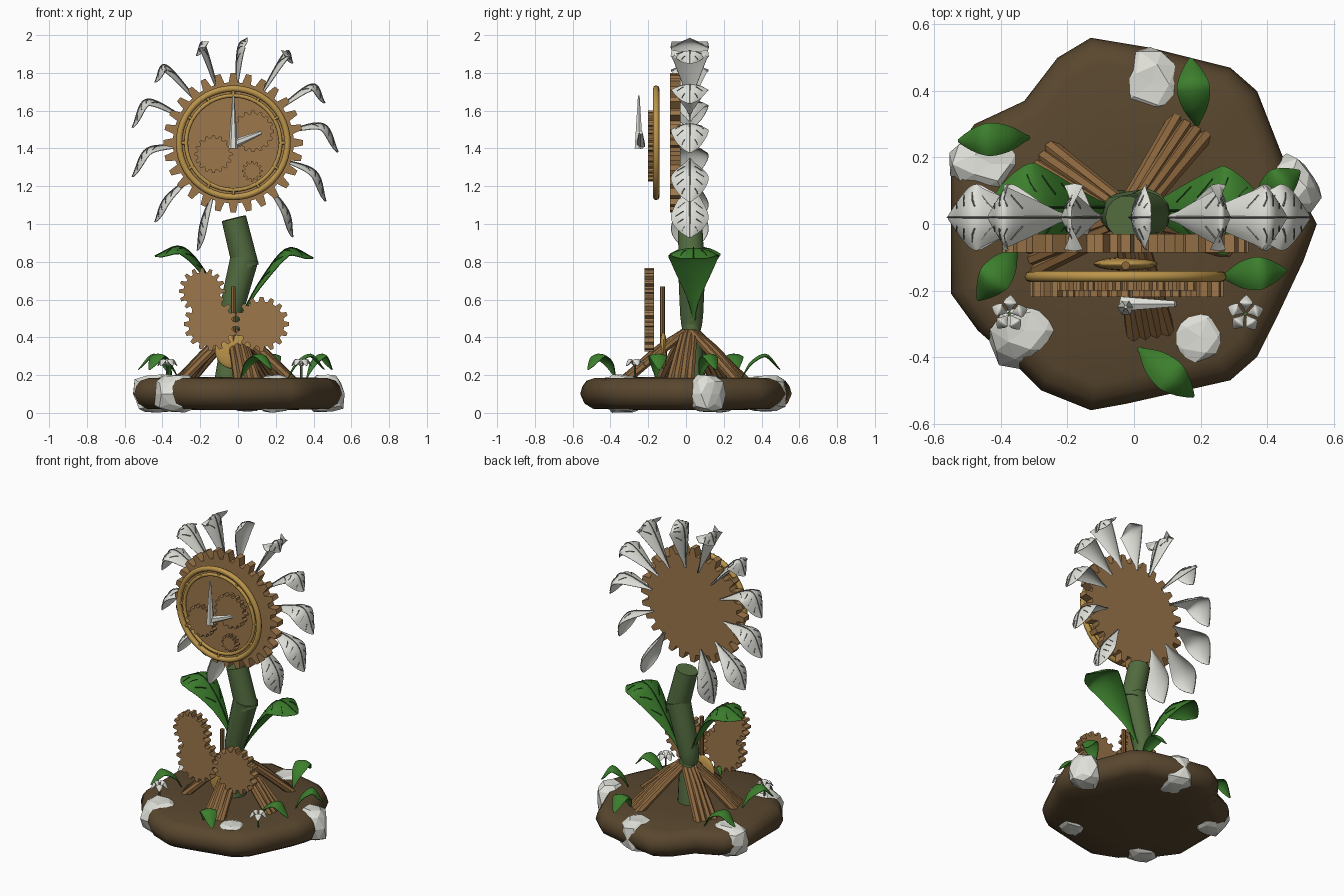
import bpy, bmesh, math, random
from mathutils import Vector, Matrix

random.seed(4)
cube = bpy.data.objects.get("Cube")
if cube:
    bpy.data.objects.remove(cube, do_unlink=True)


def material(name, *rgb):
    m = bpy.data.materials.new(name)
    m.use_nodes = True
    m.diffuse_color = (*rgb, 1)
    node = next(n for n in m.node_tree.nodes if n.type == 'BSDF_PRINCIPLED')
    node.inputs["Base Color"].default_value = (*rgb, 1)
    return m


SOIL = material("soil brown", .1, .063, .028)
WHITE = material("pale white", .74, .74, .69)
GREY = material("vein grey", .2, .2, .19)
LEAF = material("leaf green", .045, .21, .026)
DARK = material("dark vein green", .015, .06, .012)
STEM = material("stem green", .085, .15, .05)
WOOD = material("root wood", .27, .14, .05)
BRASS = material("gear brown", .34, .185, .07)
GOLD = material("gold", .5, .3, .07)


def finish(name, bm, *mats, angle=40):
    bmesh.ops.recalc_face_normals(bm, faces=bm.faces)
    me = bpy.data.meshes.new(name)
    bm.to_mesh(me)
    bm.free()
    for m in mats:
        me.materials.append(m)
    ob = bpy.data.objects.new(name, me)
    bpy.context.collection.objects.link(ob)
    if angle:
        bpy.ops.object.select_all(action='DESELECT')
        ob.select_set(True)
        bpy.context.view_layer.objects.active = ob
        bpy.ops.object.shade_smooth_by_angle(angle=math.radians(angle))
    return ob


def spline(points, n):
    """Smooth path of n + 1 samples through the points."""
    p = [Vector(q) for q in points]
    p = [2 * p[0] - p[1]] + p + [2 * p[-1] - p[-2]]
    out = []
    for i in range(n + 1):
        u = i / n * (len(p) - 3)
        k = min(int(u), len(p) - 4)
        f = u - k
        a, b, c, d = p[k:k + 4]
        out.append((2 * b + (c - a) * f + (2 * a - 5 * b + 4 * c - d) * f ** 2
                    + (3 * b - a - 3 * c + d) * f ** 3) / 2)
    return out


def loft(bm, rings, index=0):
    rows = [[bm.verts.new(v) for v in ring] for ring in rings]
    n = len(rows[0])
    faces = [bm.faces.new((a[i], a[(i + 1) % n], b[(i + 1) % n], b[i]))
             for a, b in zip(rows, rows[1:]) for i in range(n)]
    faces += [bm.faces.new(rows[0][::-1]), bm.faces.new(rows[-1])]
    for f in faces:
        f.material_index = index


def sweep(bm, path, r0, r1, sides=8, index=0):
    rings = []
    for i, p in enumerate(path):
        t = path[min(i + 1, len(path) - 1)] - path[max(i - 1, 0)]
        q = Vector((0, 0, 1)).rotation_difference(t)
        r = r0 + (r1 - r0) * i / (len(path) - 1)
        rings.append([p + q @ Vector((r * math.cos(a), r * math.sin(a), 0))
                      for a in (math.tau * k / sides for k in range(sides))])
    loft(bm, rings, index)


def rod(name, points, r0, r1, mat, sides=8, n=1):
    bm = bmesh.new()
    sweep(bm, spline(points, n), r0, r1, sides)
    return finish(name, bm, mat)


def leaf(name, points, width, mats, cup=.3, swell=1.3, veins=True):
    """Arched leaf with a cupped section, a midrib and side veins."""
    n, half = 14, 4
    path = spline(points, n)
    h = path[-1] - path[0]
    side = Vector((-h.y, h.x, 0)).normalized()

    def at(t, v, lift=0):
        i = min(int(t * n), n - 1)
        p = path[i].lerp(path[i + 1], t * n - i)
        normal = (path[i + 1] - path[i]).normalized().cross(side)
        w = width / 2 * max(.04, math.sin(math.pi * t ** swell)) ** .75
        return p + side * v * w + normal * (lift - cup * w * v * v)

    bm = bmesh.new()
    grid = [[bm.verts.new(at(i / n, j / half)) for j in range(-half, half + 1)]
            for i in range(n + 1)]
    for a, b in zip(grid, grid[1:]):
        for j in range(2 * half):
            bm.faces.new((a[j], a[j + 1], b[j + 1], b[j]))
    bmesh.ops.recalc_face_normals(bm, faces=bm.faces)
    bmesh.ops.solidify(bm, geom=bm.faces[:], thickness=.004)
    if veins:
        sweep(bm, [at(i / n, 0, .002) for i in range(n + 1)], .004, .002, 4, 1)
        for t in (.35, .5, .65, .8):
            for s in (-1, 1):
                sweep(bm, [at(t + .08 * k, s * (.35 + .4 * k), .001) for k in (0, .5, 1)],
                      .003, .002, 4, 1)
    return finish(name, bm, *mats, angle=60)


def gear(name, x, z, radius, y0, y1, teeth, depth):
    bm = bmesh.new()
    shape = ((-.34, depth), (-.17, 0), (.17, 0), (.34, depth))
    ring = []
    for i in range(teeth):
        for f, d in shape:
            a = math.tau * (i + f) / teeth
            ring.append(((radius - d) * math.cos(a), (radius - d) * math.sin(a)))
    loft(bm, [[(x + u, y, z + v) for u, v in ring] for y in (y0, y1)])
    return finish(name, bm, BRASS, angle=0)


# Soil mound: one outline lofted through a rounded rim
outline = [(-.13, .56), (.05, .53), (.29, .47), (.37, .4), (.46, .17), (.55, 0), (.51, -.11),
           (.43, -.28), (.37, -.4), (.29, -.47), (-.02, -.54), (-.13, -.56), (-.28, -.5),
           (-.38, -.4), (-.47, -.32), (-.55, -.21), (-.55, .2), (-.48, .3), (-.33, .37), (-.23, .5)]
bm = bmesh.new()
loft(bm, [[(x * s, y * s, z) for x, y in outline] for s, z in
          ((.5, .015), (.88, .022), (.96, .05), (1, .1), (.98, .14), (.94, .17), (.86, .185), (.4, .19))])
finish("soil_mound", bm, SOIL, angle=60)

# Faceted rocks set into the mound
for x, y, sx, sy in ((-.43, .18, .12, .1), (.05, .42, .11, .11), (.46, .11, .1, .09),
                     (.2, -.34, .11, .1), (-.33, -.32, .12, .12)):
    bm = bmesh.new()
    bmesh.ops.create_icosphere(bm, subdivisions=2, radius=1)
    for v in bm.verts:
        k = random.uniform(.88, 1.15)
        z = .1 + .13 * k * v.co.z
        v.co = (x + sx * k * v.co.x, y + sy * k * v.co.y,
                min(max(z, random.uniform(0, .012)), random.uniform(.193, .203)))
    finish("rock", bm, WHITE, angle=0)

# Bent stem in tapered segments
rod("stem_foot", [(-.05, .03, .17), (-.03, .03, .47)], .075, .045, STEM, 14)
rod("stem_middle", [(-.045, .03, .44), (-.04, .03, .52), (.035, .03, .82)], .05, .075, STEM, 14, 4)
rod("stem_top", [(.042, .03, .77), (-.022, .02, 1.03)], .07, .066, STEM, 14)

# Roots, each a bundle of strands
for x, y in ((.17, .29), (-.28, .19), (-.31, -.09), (.05, -.33), (.29, -.03)):
    end = Vector((x, y, .17))
    top = Vector((-.02, .02, .45))
    across = Vector((-y, x, 0)).normalized()
    bm = bmesh.new()
    for k in (-1.5, -.5, .5, 1.5):
        lift = Vector((0, 0, .02 - .008 * k * k))
        mid = top.lerp(end, .5) + across * (k * .025) + lift
        start = top + across * k * .018 + (end - top) * .08
        sweep(bm, spline([start, mid, end + across * k * .034], 7), .02, .024, 7)
    finish("root", bm, WOOD)

# Large stem leaves
leaf("stem_leaf_left", [(0, .04, .48), (.12, .04, .7), (.26, .04, .87), (.4, .04, .82)],
     .27, (LEAF, DARK), swell=1.8)
leaf("stem_leaf_right", [(-.05, .05, .48), (-.17, .05, .74), (-.3, .05, .88), (-.44, .05, .83)],
     .27, (LEAF, DARK), swell=1.8)

# Small arched leaves on the ground, from root point to tip
for x0, y0, x1, y1 in ((.19, .29, .17, .5), (-.31, .26, -.53, .25), (.36, .07, .5, .16),
                       (.26, -.16, .46, -.14), (.01, -.37, .18, -.52), (-.35, -.07, -.47, -.23)):
    a, b = Vector((x0, y0, .18)), Vector((x1, y1, .23))
    up = Vector((0, 0, .1))
    leaf("ground_leaf", [a, a.lerp(b, .25) + up * .8, a.lerp(b, .65) + up, b],
         .1, (LEAF, DARK), veins=False)

# Little five-petal blossoms
for x, y in ((.335, -.27), (-.375, -.27)):
    rod("blossom_stalk", [(x, y, .17), (x, y, .25)], .006, .006, STEM, 6)
    for k in range(5):
        a = math.tau * (k + .2) / 5
        d = Vector((math.cos(a), math.sin(a), 0))
        c = Vector((x, y, 0))
        leaf("blossom_petal", [c + d * r + Vector((0, 0, z)) for r, z in
                               ((.006, .25), (.032, .285), (.056, .25))],
             .04, (WHITE,), veins=False)

# Flower petals: each bends at a middle point and ends at a tip
cx, cz = -.025, 1.43
hub = Vector((cx, .02, cz))
for mx, mz, tx, tz in ((0, 1.93, .05, 1.985), (.25, 1.91, .29, 1.85), (.39, 1.74, .46, 1.64),
                       (.45, 1.53, .53, 1.38), (.41, 1.28, .465, 1.12), (.265, 1.07, .29, .93),
                       (-.18, 1.955, -.22, 1.89), (-.38, 1.84, -.44, 1.75), (-.48, 1.66, -.56, 1.51),
                       (-.48, 1.4, -.56, 1.25), (-.385, 1.14, -.44, 1.01), (-.195, 1.01, -.215, .86)):
    mid = Vector((mx, .02, mz))
    base = hub + (mid - hub).normalized() * .26
    leaf("flower_petal", [base, mid, (tx, .02, tz)], .2, (WHITE, GREY), cup=.35)

# Clock gears
gear("face_gear", cx, cz, .37, -.085, -.03, 28, .05)
for x, z, r, teeth in ((-.13, 1.37, .1, 16), (.08, 1.49, .11, 16), (.075, 1.28, .055, 12)):
    gear("inner_gear", x, z, r, -.2, -.165, teeth, .015)
for x, z, r in ((-.19, .645, .123), (-.145, .47, .142), (.125, .47, .145)):
    gear("ground_gear", x, z, r, -.22, -.17, 16, .025)

# Gold dial rings joined by hour marks
for name, major, minor in (("dial_ring_outer", .287, .017), ("dial_ring_inner", .25, .011)):
    bpy.ops.mesh.primitive_torus_add(location=(cx, -.158, cz), rotation=(math.pi / 2, 0, 0),
                                     major_radius=major, minor_radius=minor,
                                     major_segments=48, minor_segments=8)
    ring = bpy.context.object
    ring.name = name
    ring.data.materials.append(GOLD)
    bpy.ops.object.shade_smooth()
for k in range(12):
    a = math.tau * k / 12
    d = Vector((math.cos(a), 0, math.sin(a)))
    c = Vector((cx, -.158, cz))
    rod("hour_mark", [c + d * .245, c + d * .285], .011, .011, GOLD, 6)

# Tapered clock hands
rod("minute_hand", [(cx, -.25, 1.4), (cx, -.25, 1.68)], .025, .005, WHITE, 6)
rod("hour_hand", [(cx - .01, -.24, 1.42), (.125, -.24, 1.485)], .025, .01, WHITE, 6)

# Pendulum
rod("pendulum_rod", [(-.025, -.125, .35), (-.025, -.125, .67)], .013, .013, WOOD, 8)
bm = bmesh.new()
bmesh.ops.create_uvsphere(bm, u_segments=20, v_segments=12, radius=1,
                          matrix=Matrix.LocRotScale((-.025, -.12, .33), None, (.097, .02, .097)))
finish("pendulum_bob", bm, GOLD, angle=60)
